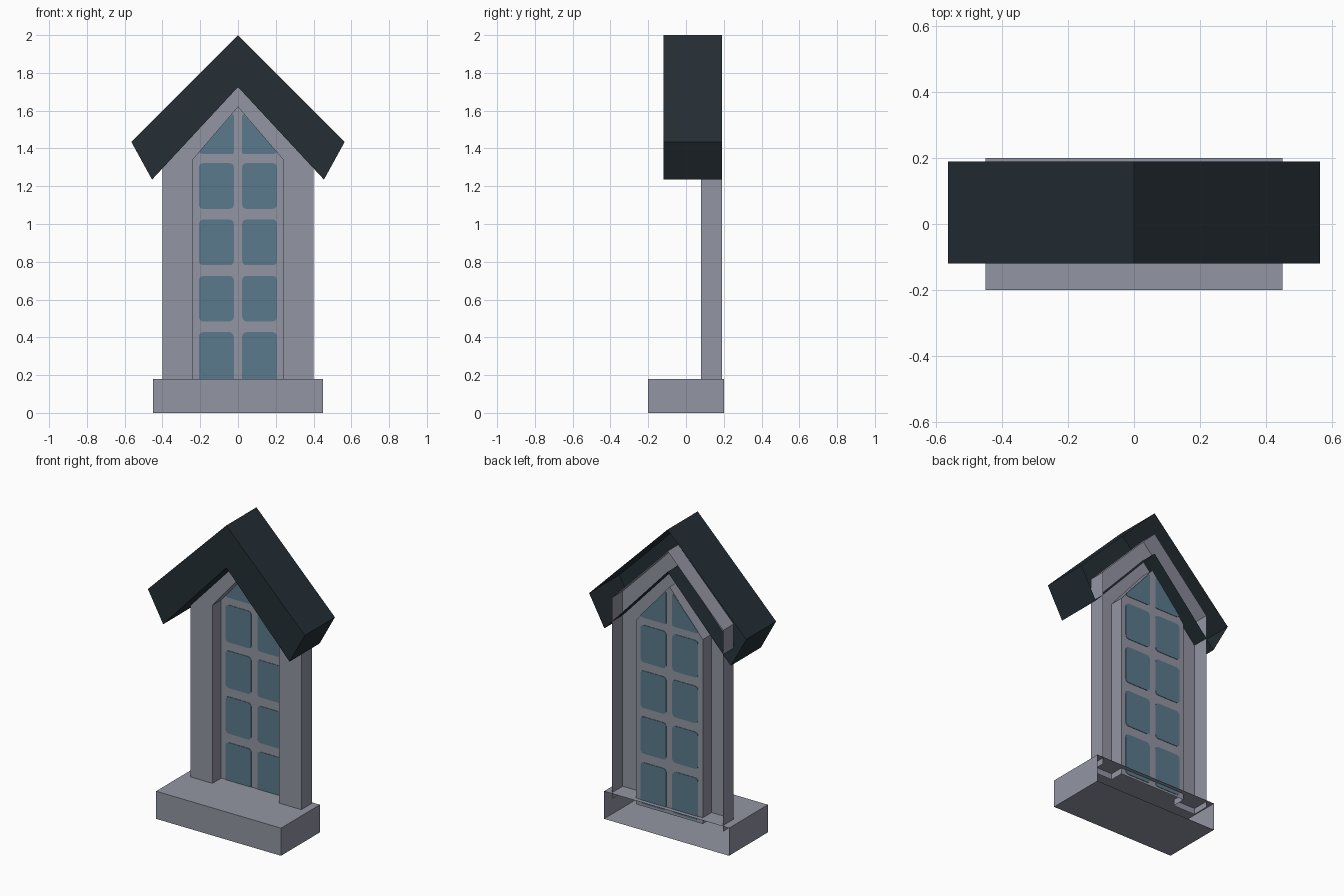
import bpy, math

if "Cube" in bpy.data.objects:
    bpy.data.objects.remove(bpy.data.objects["Cube"])


def material(name, rgb):
    m = bpy.data.materials.new(name)
    m.diffuse_color = (*rgb, 1)
    m.use_nodes = True
    m.node_tree.nodes["Principled BSDF"].inputs["Base Color"].default_value = m.diffuse_color
    return m


STONE = material("grey_stone", (0.29, 0.30, 0.365))
SLATE = material("dark_slate", (0.018, 0.028, 0.036))
GLASS = material("blue_glass", (0.105, 0.195, 0.265))


def add(name, verts, faces, mat):
    me = bpy.data.meshes.new(name)
    me.from_pydata(verts, [], faces)
    me.materials.append(mat)
    me.update()
    ob = bpy.data.objects.new(name, me)
    bpy.context.collection.objects.link(ob)
    return ob


def mirror(pts):
    """Left half, bottom to apex -> whole outline, left to right."""
    return pts + [(-x, z) for x, z in reversed(pts[:-1])]


def shell(name, outer, inner, front, back_out, back_in, mat, caps):
    """Band between two outlines with side walls and an open back."""
    n = len(outer)
    path = outer + inner[::-1]
    verts = [(x, front, z) for x, z in path]
    verts += [(x, back_out if i < n else back_in, z) for i, (x, z) in enumerate(path)]
    m = 2 * n
    faces = [(i, m - 1 - i, m - 2 - i, i + 1) for i in range(n - 1)]
    for i in range(m):
        j = (i + 1) % m
        if caps or i not in (n - 1, m - 1):
            faces.append((i, j, m + j, m + i))
    return add(name, verts, faces, mat)


# Sill: box with an open back
X, Y0, Y1, H = 0.45, -0.2, 0.2, 0.18
add("sill",
    [(-X, Y0, 0), (X, Y0, 0), (X, Y1, 0), (-X, Y1, 0),
     (-X, Y0, H), (X, Y0, H), (X, Y1, H), (-X, Y1, H)],
    [(0, 3, 2, 1), (4, 5, 6, 7), (0, 1, 5, 4), (1, 2, 6, 5), (3, 0, 4, 7)], STONE)

# Wall surround with pointed opening, hollow behind
opening = mirror([(-0.24, 0.14), (-0.24, 1.34), (0, 1.62)])
shell("wall_surround", mirror([(-0.4, 0.14), (-0.4, 1.45), (0, 1.86)]), opening,
      0.08, 0.19, 0.17, STONE, False)

# Gable roof, hollow behind
shell("gable_roof", mirror([(-0.565, 1.435), (0, 2.0)]),
      mirror([(-0.455, 1.235), (0, 1.725)]), -0.12, 0.19, 0.19, SLATE, True)

# Window sheet, which shows as the glazing bars
add("glazing_bars", [(x, 0.17, z) for x, z in opening], [(4, 3, 2, 1, 0)], STONE)


def rounded(x0, x1, z0, z1, r=0.022):
    pts = []
    for k, (cx, cz) in enumerate([(x1 - r, z1 - r), (x0 + r, z1 - r),
                                  (x0 + r, z0 + r), (x1 - r, z0 + r)]):
        for s in range(4):
            a = math.pi / 2 * (k + s / 3)
            pts.append((cx + r * math.cos(a), cz + r * math.sin(a)))
    return pts


def plate(name, pts, y, t=0.003):
    """Thin plate around y, outline counter-clockwise from the front."""
    n = len(pts)
    verts = [(x, y - t, z) for x, z in pts] + [(x, y + t, z) for x, z in pts]
    faces = [tuple(range(n)), tuple(reversed(range(n, 2 * n)))]
    faces += [(i, n + i, n + (i + 1) % n, (i + 1) % n) for i in range(n)]
    add(name, verts, faces, GLASS)


# Glass panes: four rows of rounded squares and a pointed pair on top
rows = [(0.155, 0.427), (0.485, 0.725), (0.782, 1.024), (1.08, 1.322)]
panes = [rounded(0.022, 0.207, a, b) for a, b in rows]
panes.append([(0.022, 1.375), (0.03, 1.37), (0.19, 1.37), (0.205, 1.378),
              (0.205, 1.385), (0.03, 1.582), (0.022, 1.575)])
for i, p in enumerate(panes):
    plate(f"glass_right_{i}", p, 0.17)
    plate(f"glass_left_{i}", [(-x, z) for x, z in reversed(p)], 0.17)
